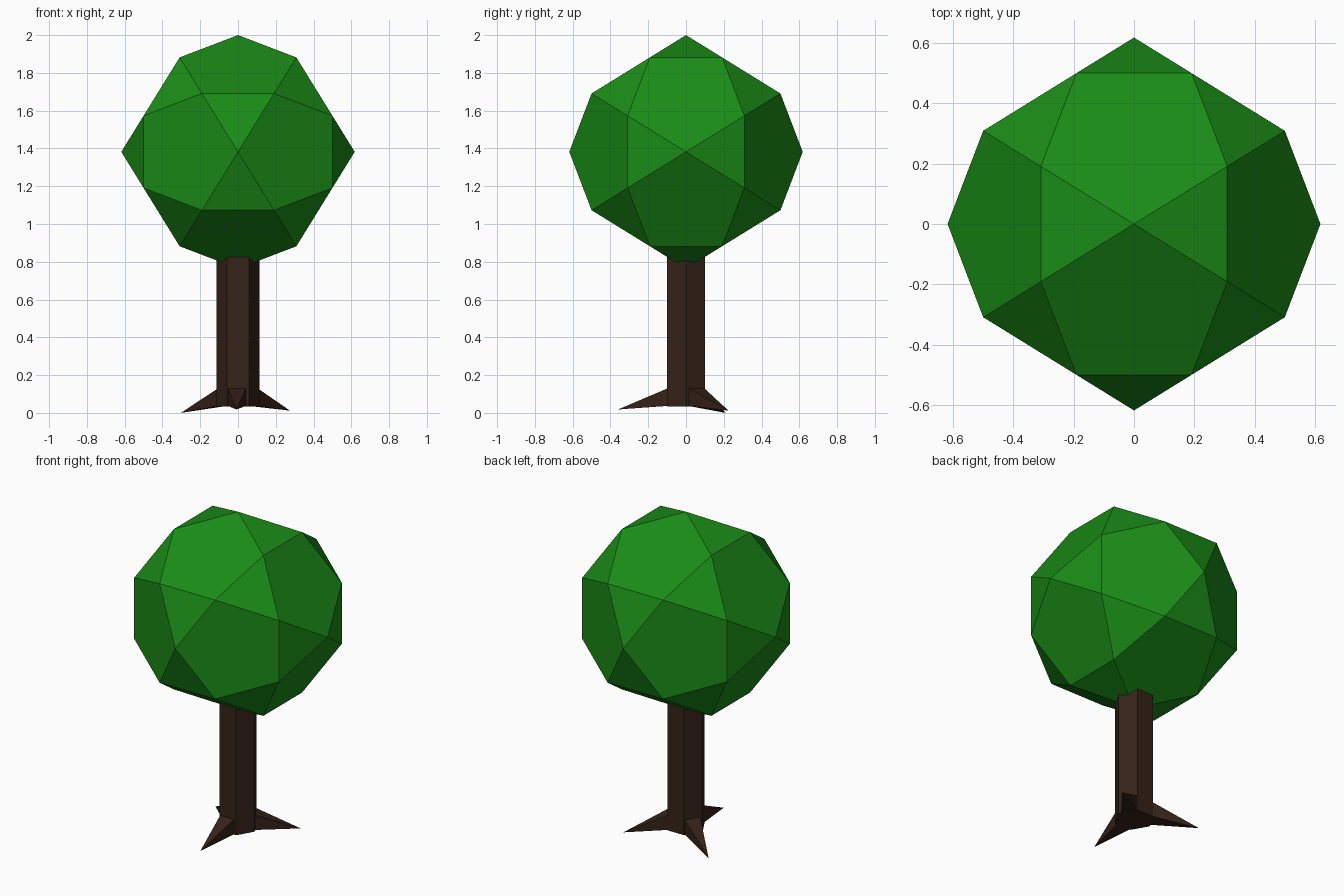
import bpy, bmesh, math
from mathutils import Vector

if "Cube" in bpy.data.objects:
    bpy.data.objects.remove(bpy.data.objects["Cube"])


def material(name, rgb):
    m = bpy.data.materials.new(name)
    m.diffuse_color = (*rgb, 1)
    m.use_nodes = True
    m.node_tree.nodes["Principled BSDF"].inputs["Base Color"].default_value = m.diffuse_color
    return m


def add_object(name, bm, mat):
    bmesh.ops.recalc_face_normals(bm, faces=bm.faces)
    me = bpy.data.meshes.new(name)
    bm.to_mesh(me)
    bm.free()
    me.materials.append(mat)
    ob = bpy.data.objects.new(name, me)
    bpy.context.collection.objects.link(ob)
    return ob


LEAF = material("leaf_green", (0.01, 0.26, 0.008))
BARK = material("bark_brown", (0.035, 0.016, 0.009))

# Crown: icosidodecahedron as the hull of cyclic coordinate permutations
R = 0.618
PHI = (1 + math.sqrt(5)) / 2
a, b, c = R / 2, R / (2 * PHI), R * PHI / 2
bm = bmesh.new()
for shift in range(3):
    points = [(R * s, 0, 0) for s in (-1, 1)]
    points += [(a * i, b * j, c * k) for i in (-1, 1) for j in (-1, 1) for k in (-1, 1)]
    for p in points:
        bm.verts.new(p[shift:] + p[:shift])
bmesh.ops.convex_hull(bm, input=bm.verts)
bmesh.ops.dissolve_limit(bm, angle_limit=math.radians(2), verts=bm.verts, edges=bm.edges)
crown = add_object("crown", bm, LEAF)
crown.location.z = 2 - R

# Trunk: six-sided prism running up into the crown
TRUNK_R, Z0, Z1 = 0.115, 0.035, 1.0
bm = bmesh.new()
ring = [bm.verts.new((TRUNK_R * math.cos(i * math.pi / 3),
                      TRUNK_R * math.sin(i * math.pi / 3), Z0)) for i in range(6)]
base = bm.faces.new(ring)
top = bmesh.ops.extrude_face_region(bm, geom=[base], use_keep_orig=True)["geom"]
bmesh.ops.translate(bm, vec=(0, 0, Z1 - Z0), verts=[v for v in top if isinstance(v, bmesh.types.BMVert)])
add_object("trunk", bm, BARK)


# Roots: square-based spikes on alternate trunk sides
def root(name, degrees, offset, tip):
    ang = math.radians(degrees)
    out = Vector((math.cos(ang), math.sin(ang), 0))
    side = Vector((-out.y, out.x, 0))
    centre = out * 0.097 + side * offset
    bm = bmesh.new()
    quad = [bm.verts.new(centre + side * s + Vector((0, 0, z)))
            for s, z in ((-0.048, 0.037), (0.048, 0.037), (0.048, 0.13), (-0.048, 0.13))]
    apex = bm.verts.new(tip)
    bm.faces.new(quad)
    for i in range(4):
        bm.faces.new((quad[i], quad[(i + 1) % 4], apex))
    add_object(name, bm, BARK)


root("front_root", -90, -0.006, (-0.008, -0.36, 0.018))
root("right_root", 30, 0.008, (0.275, 0.225, 0.012))
root("left_root", 150, -0.005, (-0.303, 0.21, 0.0))
